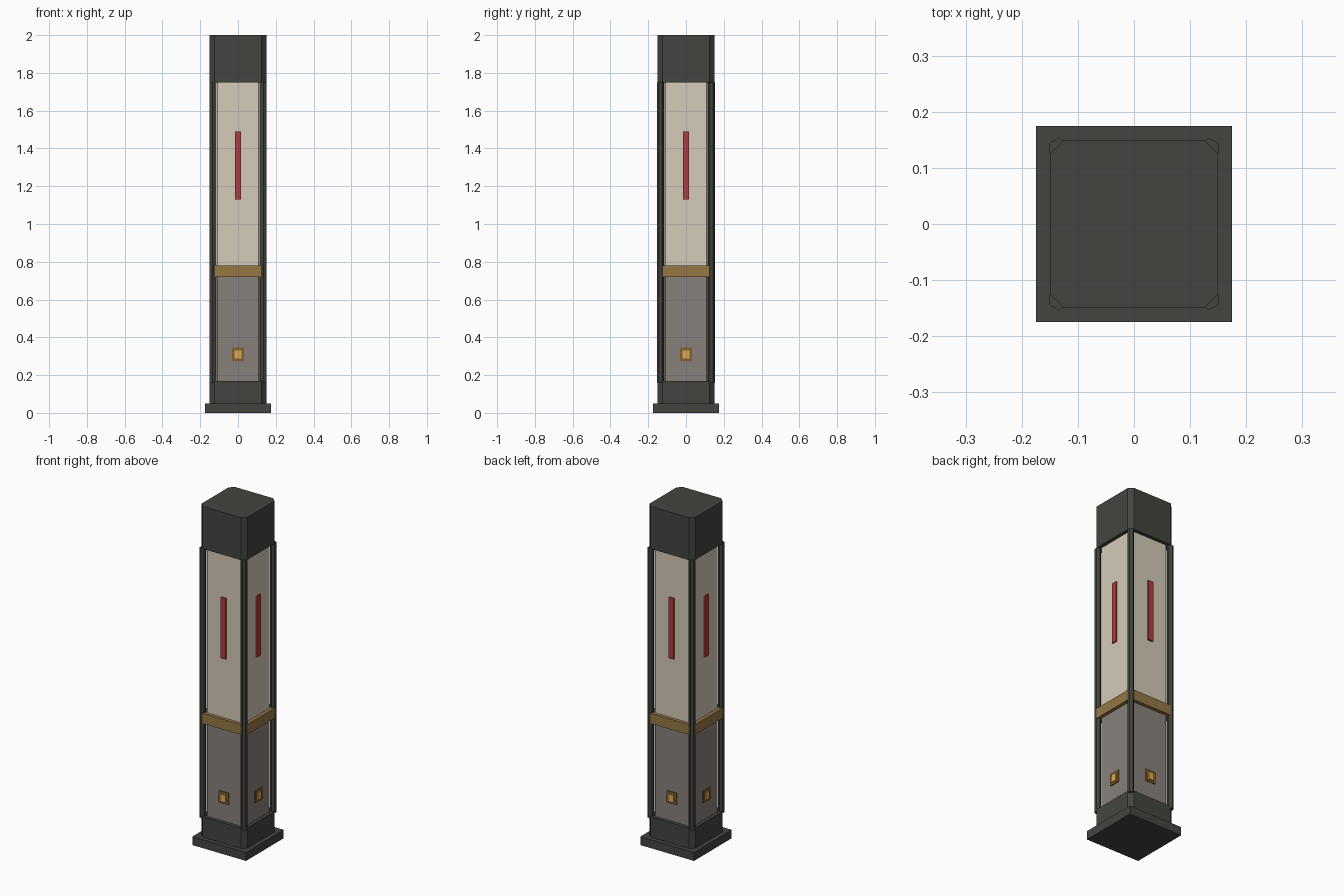
import bpy, bmesh
from math import pi
from mathutils import Matrix

if "Cube" in bpy.data.objects:
    bpy.data.objects.remove(bpy.data.objects["Cube"])


def material(name, rgb):
    m = bpy.data.materials.new(name)
    m.diffuse_color = (*rgb, 1)
    m.use_nodes = True
    m.node_tree.nodes["Principled BSDF"].inputs["Base Color"].default_value = m.diffuse_color
    return m


DARK = material("dark_metal", (0.055, 0.06, 0.051))
CREAM = material("cream_panel", (0.66, 0.60, 0.48))
GREY = material("warm_grey_panel", (0.25, 0.22, 0.20))
BRASS = material("brass", (0.30, 0.185, 0.06))
BRONZE = material("bronze", (0.22, 0.12, 0.03))
RED = material("red_inlay", (0.45, 0.045, 0.05))
AMBER = material("amber", (0.75, 0.40, 0.08))


def finish(name, bm, mat):
    bmesh.ops.recalc_face_normals(bm, faces=bm.faces)
    me = bpy.data.meshes.new(name)
    bm.to_mesh(me)
    bm.free()
    me.materials.append(mat)
    ob = bpy.data.objects.new(name, me)
    bpy.context.collection.objects.link(ob)
    return ob


def block(name, h, c, z0, z1, mat):
    """Square prism of half width h with corners cut by c."""
    bm = bmesh.new()
    if c:
        k = h - c
        pts = [(k, -h), (h, -k), (h, k), (k, h), (-k, h), (-h, k), (-h, -k), (-k, -h)]
    else:
        pts = [(h, -h), (h, h), (-h, h), (-h, -h)]
    low = [bm.verts.new((x, y, z0)) for x, y in pts]
    top = [bm.verts.new((x, y, z1)) for x, y in pts]
    bm.faces.new(low)
    bm.faces.new(top)
    for i in range(len(pts)):
        j = (i + 1) % len(pts)
        bm.faces.new((low[i], low[j], top[j], top[i]))
    return finish(name, bm, mat)


def on_each_side(name, half_w, d0, d1, z0, z1, mat):
    """Small box repeated on the four faces, from depth d0 out to d1."""
    for i, side in enumerate(("front", "right", "back", "left")):
        bm = bmesh.new()
        place = (Matrix.Rotation(i * pi / 2, 4, 'Z')
                 @ Matrix.Translation((0, -(d0 + d1) / 2, (z0 + z1) / 2))
                 @ Matrix.Diagonal((2 * half_w, d1 - d0, z1 - z0, 1)))
        bmesh.ops.create_cube(bm, size=1, matrix=place)
        finish(f"{name}_{side}", bm, mat)


# Stacked body
block("base_plate", 0.175, 0, 0, 0.05, DARK)
block("plinth", 0.15, 0.025, 0.05, 0.17, DARK)
block("lower_panel", 0.13, 0.022, 0.17, 0.72, GREY)
block("middle_band", 0.15, 0.025, 0.72, 0.78, BRASS)
block("upper_panel", 0.13, 0.022, 0.78, 1.75, CREAM)
block("cap", 0.15, 0.025, 1.75, 2.0, DARK)

# Six-sided corner posts
for sx in (-1, 1):
    for sy in (-1, 1):
        bm = bmesh.new()
        place = (Matrix.Translation((sx * 0.135, sy * 0.135, 0.955))
                 @ Matrix.Rotation(pi / 6, 4, 'Z'))
        bmesh.ops.create_cone(bm, cap_ends=True, segments=6, radius1=0.018,
                              radius2=0.018, depth=1.59, matrix=place)
        # keep a point of the hexagon facing front and back
        if max(v.co.y for v in bm.verts) - sy * 0.135 < 0.0175:
            bmesh.ops.rotate(bm, verts=bm.verts, cent=(sx * 0.135, sy * 0.135, 0),
                             matrix=Matrix.Rotation(pi / 6, 3, 'Z'))
        finish(f"corner_post_{'left' if sx < 0 else 'right'}_{'front' if sy < 0 else 'back'}", bm, DARK)

# Face details
on_each_side("red_inlay", 0.016, 0.125, 0.138, 1.13, 1.49, RED)
on_each_side("lamp_frame", 0.032, 0.125, 0.136, 0.275, 0.345, BRONZE)
on_each_side("lamp_lens", 0.018, 0.13, 0.142, 0.287, 0.331, AMBER)
